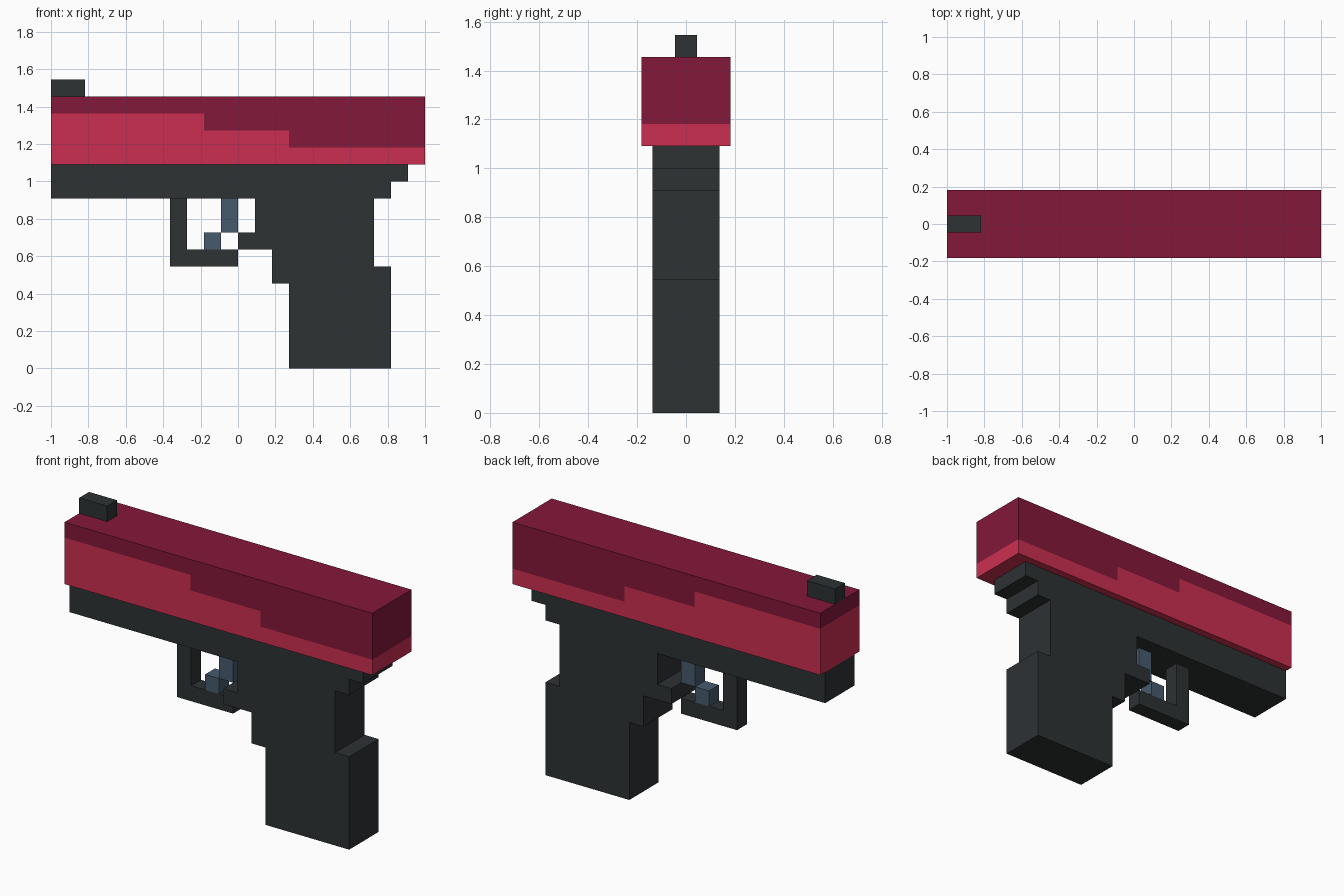
import bpy, bmesh

if "Cube" in bpy.data.objects:
    bpy.data.objects.remove(bpy.data.objects["Cube"])

U = 1 / 11  # block size: the model is 22 blocks long


def material(name, rgb):
    m = bpy.data.materials.new(name)
    m.diffuse_color = (*rgb, 1)
    m.use_nodes = True
    m.node_tree.nodes["Principled BSDF"].inputs["Base Color"].default_value = m.diffuse_color
    return m


dark_red = material("dark_red", (0.231, 0.009, 0.042))
light_red = material("light_red", (0.597, 0.028, 0.082))
charcoal = material("charcoal", (0.027, 0.032, 0.034))
steel_blue = material("steel_blue", (0.063, 0.102, 0.153))


def prism(name, profiles, half_width, mat):
    """Extrude side profiles (x, z in blocks) symmetrically across y."""
    bm = bmesh.new()
    for profile in profiles:
        face = bm.faces.new([bm.verts.new((x * U, -half_width * U, z * U))
                             for x, z in profile])
        ext = bmesh.ops.extrude_face_region(bm, geom=[face], use_keep_orig=True)
        moved = [v for v in ext["geom"] if isinstance(v, bmesh.types.BMVert)]
        bmesh.ops.translate(bm, verts=moved, vec=(0, 2 * half_width * U, 0))
    bmesh.ops.recalc_face_normals(bm, faces=bm.faces)
    mesh = bpy.data.meshes.new(name)
    bm.to_mesh(mesh)
    bm.free()
    mesh.materials.append(mat)
    obj = bpy.data.objects.new(name, mesh)
    bpy.context.collection.objects.link(obj)
    return obj


def rect(x0, x1, z0, z1):
    return [(x0, z0), (x1, z0), (x1, z1), (x0, z1)]


# Slide: two colours meeting along a stepped line
steps = [(-11, 15), (-2, 15), (-2, 14), (3, 14), (3, 13), (11, 13)]
prism("slide_upper", [steps + [(11, 16), (-11, 16)]], 2, dark_red)
prism("slide_lower", [steps + [(11, 12), (-11, 12)]], 2, light_red)

# Front sight
prism("front_sight", [rect(-11, -9, 16, 17)], 0.5, charcoal)

# Frame and grip in one stepped outline
prism("frame_and_grip", [[
    (-11, 12), (-11, 10), (1, 10), (1, 8), (0, 8), (0, 7), (2, 7), (2, 5),
    (3, 5), (3, 0), (9, 0), (9, 6), (8, 6), (8, 10), (9, 10), (9, 11),
    (10, 11), (10, 12)]], 1.5, charcoal)

# Trigger guard and trigger, one block wide
prism("trigger_guard", [[(-4, 10), (-4, 6), (0, 6), (0, 7), (-3, 7), (-3, 10)]],
      0.5, charcoal)
prism("trigger", [rect(-1, 0, 8, 10), rect(-2, -1, 7, 8)], 0.5, steel_blue)
